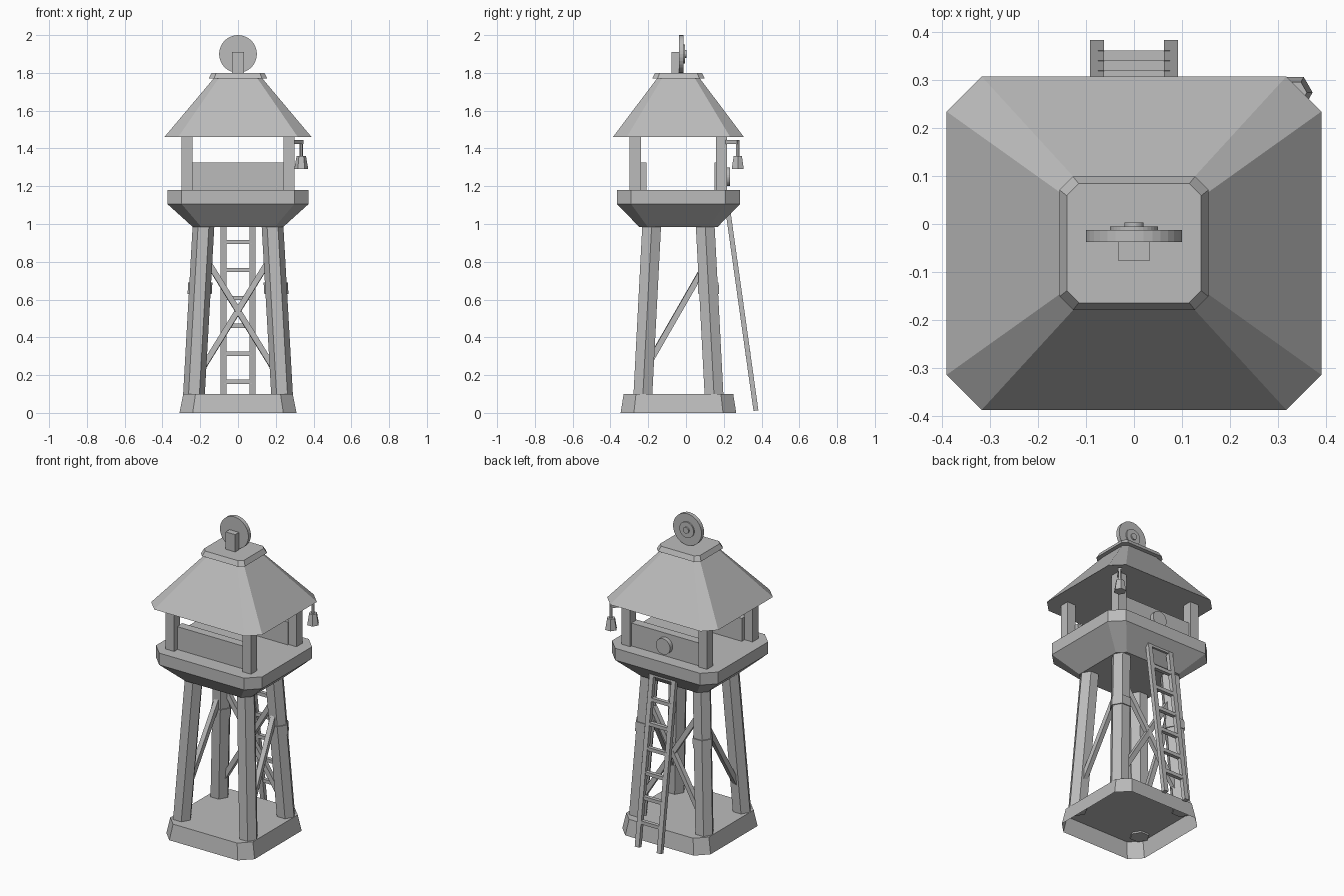
import bpy, bmesh, math
from mathutils import Vector

cube = bpy.data.objects.get("Cube")
if cube:
    bpy.data.objects.remove(cube, do_unlink=True)

CY = -0.04  # tower centre in y
grey = bpy.data.materials.new("plain_grey")
grey.use_nodes = True
COLOR = (0.5, 0.5, 0.5, 1)
grey.diffuse_color = COLOR
grey.node_tree.nodes["Principled BSDF"].inputs["Base Color"].default_value = COLOR


def finish(name, bm):
    bmesh.ops.recalc_face_normals(bm, faces=bm.faces)
    mesh = bpy.data.meshes.new(name)
    bm.to_mesh(mesh)
    bm.free()
    mesh.materials.append(grey)
    obj = bpy.data.objects.new(name, mesh)
    bpy.context.collection.objects.link(obj)
    return obj


def loft(name, rings, bottom=True):
    """Chamfered rectangles (half x, half y, chamfer, z) joined upward."""
    bm = bmesh.new()
    loops = []
    for hx, hy, c, z in rings:
        pts = [(hx, c - hy), (hx, hy - c), (hx - c, hy), (c - hx, hy),
               (-hx, hy - c), (-hx, c - hy), (c - hx, -hy), (hx - c, -hy)]
        loops.append([bm.verts.new((x, y + CY, z)) for x, y in pts])
    for a, b in zip(loops, loops[1:]):
        for i in range(8):
            j = (i + 1) % 8
            bm.faces.new((a[i], a[j], b[j], b[i]))
    bm.faces.new(loops[-1])
    if bottom:
        bm.faces.new(loops[0][::-1])
    return finish(name, bm)


def box(name, lo, hi):
    bm = bmesh.new()
    bmesh.ops.create_cube(bm, size=1)
    lo, hi = Vector(lo), Vector(hi)
    for v in bm.verts:
        v.co = (lo + hi) / 2 + v.co * (hi - lo)
    return finish(name, bm)


def rod(name, a, b, r1, r2=None, sides=6):
    """Prism from a to b, its horizontal ends kept level for upright parts."""
    a, b = Vector(a), Vector(b)
    bm = bmesh.new()
    ends = []
    for p, r in ((a, r1), (b, r2 or r1)):
        ring = []
        for i in range(sides):
            t = math.tau * i / sides
            ring.append(bm.verts.new(p + Vector((r * math.cos(t), r * math.sin(t), 0))))
        ends.append(ring)
    for i in range(sides):
        j = (i + 1) % sides
        bm.faces.new((ends[0][i], ends[0][j], ends[1][j], ends[1][i]))
    bm.faces.new(ends[0][::-1])
    bm.faces.new(ends[1])
    return finish(name, bm)


def beam(name, a, b, width, depth):
    """Rectangular bar from a to b."""
    a, b = Vector(a), Vector(b)
    bm = bmesh.new()
    bmesh.ops.create_cube(bm, size=1)
    rot = (b - a).to_track_quat('Z', 'Y')
    for v in bm.verts:
        v.co = (a + b) / 2 + rot @ Vector((v.co.x * width, v.co.y * depth, v.co.z * (b - a).length))
    return finish(name, bm)


def disc(name, x, z, r, y0, y1):
    """Round plate facing along y."""
    bm = bmesh.new()
    bmesh.ops.create_cone(bm, cap_ends=True, segments=32, radius1=r, radius2=r, depth=y1 - y0)
    for v in bm.verts:
        v.co = Vector((x + v.co.x, (y0 + y1) / 2 + v.co.z, z + v.co.y))
    return finish(name, bm)


# Base, platform, roof and roof cap
loft("base", [(0.31, 0.306, 0.07, 0), (0.29, 0.29, 0.065, 0.1)], bottom=False)
loft("platform", [(0.24, 0.208, 0.045, 0.985), (0.373, 0.325, 0.075, 1.105),
                  (0.373, 0.325, 0.075, 1.18)])
loft("roof", [(0.39, 0.347, 0.073, 1.46), (0.125, 0.11, 0.025, 1.775)])
loft("roof_cap", [(0.155, 0.139, 0.028, 1.77), (0.14, 0.124, 0.025, 1.80)])


# Legs lean inward; the back pair carries bands
def leg_point(sx, sy, z):
    t = (z - 0.1) / 0.885
    return (sx * (0.233 - 0.05 * t), CY + sy * (0.188 - 0.046 * t), z)


for sx, side in ((-1, "right"), (1, "left")):
    for sy, end in ((-1, "front"), (1, "back")):
        rod(f"{end}_{side}_leg", leg_point(sx, sy, 0.09), leg_point(sx, sy, 1.0), 0.0575)
        x, y = sx * 0.27, CY + sy * 0.228
        box(f"{end}_{side}_post", (x - 0.03, y - 0.03, 1.17), (x + 0.03, y + 0.03, 1.47))
    rod(f"{side}_leg_band", leg_point(sx, 1, 0.63), leg_point(sx, 1, 0.69), 0.064)
    # Side brace and one half of the rear cross
    beam(f"{side}_side_brace", leg_point(sx, -1, 0.22), leg_point(sx, 1, 0.80), 0.03, 0.03)
    beam(f"{side}_rear_brace", leg_point(sx, 1, 0.17), leg_point(-sx, 1, 0.85), 0.03, 0.03)

# Low walls between the posts
box("front_wall", (-0.245, -0.265, 1.17), (0.245, -0.21, 1.325))
box("back_wall", (-0.245, 0.15, 1.17), (0.245, 0.205, 1.325))
disc("back_wall_disc", 0, 1.25, 0.05, 0.2, 0.232)


# Ladder leaning on the platform
def ladder_y(z):
    return 0.372 - 0.14 * z


for sx, side in ((-1, "right"), (1, "left")):
    beam(f"{side}_ladder_rail", (sx * 0.077, ladder_y(0.012), 0.012),
         (sx * 0.077, ladder_y(1.08), 1.08), 0.03, 0.026)
for i in range(7):
    z = 0.165 + 0.148 * i
    y = ladder_y(z)
    box(f"ladder_rung_{i + 1}", (-0.075, y - 0.012, z - 0.011), (0.075, y + 0.012, z + 0.011))

# Hanging lantern on the back left post
beam("lantern_arm", (0.28, 0.2, 1.435), (0.338, 0.277, 1.435), 0.022, 0.022)
rod("lantern_hanger", (0.335, 0.274, 1.35), (0.335, 0.274, 1.435), 0.01)
rod("lantern", (0.335, 0.274, 1.29), (0.335, 0.274, 1.36), 0.037, 0.025)

# Wheel on the roof with its bracket and hub
box("wheel_bracket", (-0.033, -0.076, 1.79), (0.033, -0.036, 1.91))
disc("wheel", 0, 1.9, 0.1, -0.038, -0.013)
disc("wheel_hub", 0, 1.9, 0.05, -0.015, -0.005)
disc("wheel_axle_end", 0, 1.9, 0.02, -0.007, 0.003)
